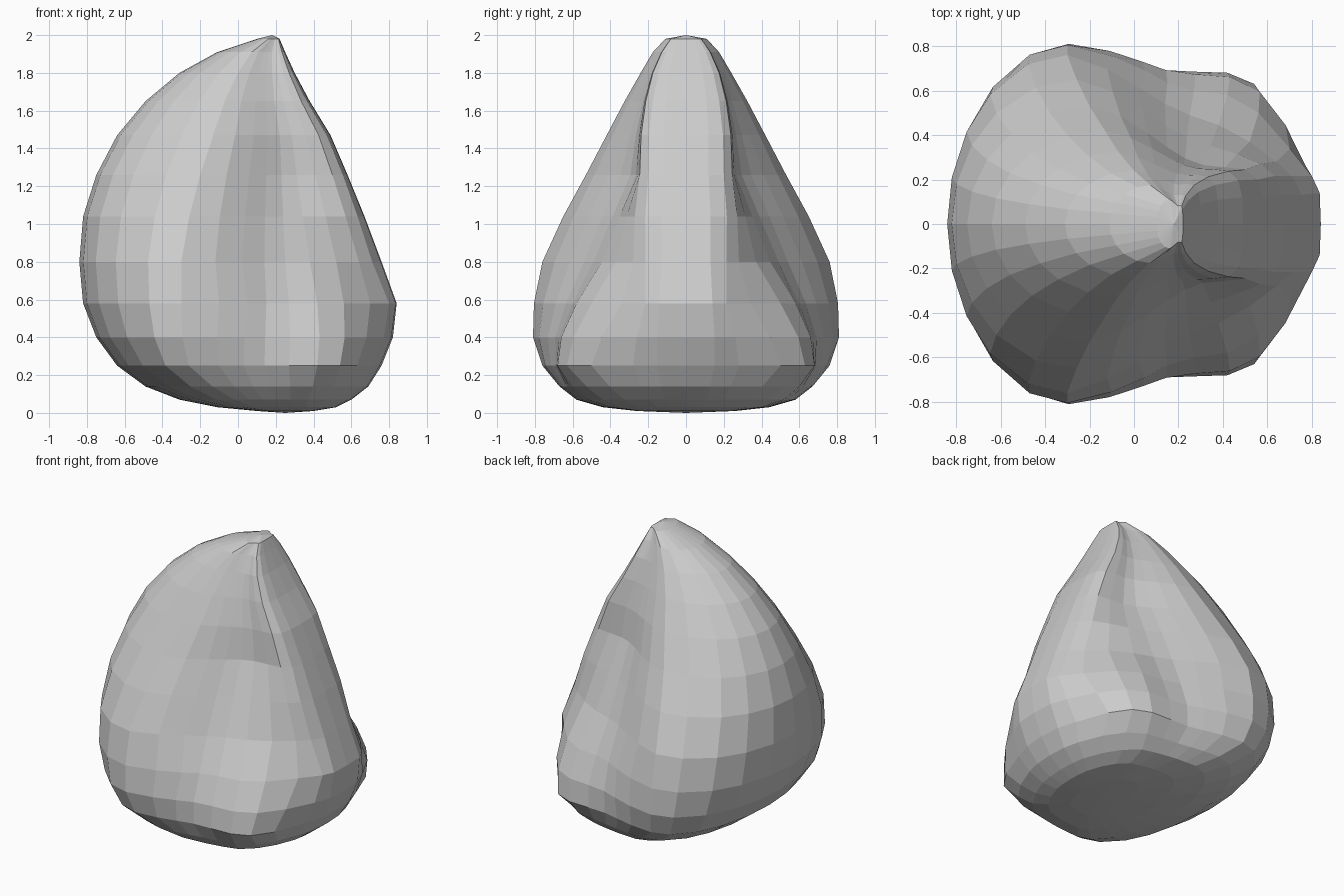
import bpy, bmesh
from math import sin, cos, radians

# Ring profile: z, back x, front x, half width
RINGS = [
    (0.01, 0.10, 0.40, 0.26), (0.03, -0.11, 0.52, 0.44), (0.07, -0.31, 0.60, 0.58),
    (0.14, -0.49, 0.69, 0.67), (0.25, -0.64, 0.76, 0.76), (0.40, -0.75, 0.82, 0.81),
    (0.58, -0.82, 0.84, 0.805), (0.80, -0.84, 0.76, 0.76), (1.04, -0.82, 0.67, 0.65),
    (1.26, -0.75, 0.58, 0.53), (1.47, -0.64, 0.49, 0.42), (1.65, -0.49, 0.38, 0.325),
    (1.80, -0.31, 0.30, 0.24), (1.91, -0.11, 0.25, 0.175), (1.98, 0.10, 0.22, 0.11)]

# Half outlines from the widest point forward to the ridge centre
KEYS = {
    0.07: [(-.02, .58), (.06, .575), (.13, .57), (.20, .56), (.28, .545), (.37, .52),
           (.46, .44), (.53, .33), (.58, .20), (.595, .11), (.60, 0)],
    0.25: [(-.26, .76), (-.1, .745), (.03, .715), (.14, .69), (.27, .685), (.42, .68),
           (.54, .63), (.63, .50), (.71, .28), (.75, .15), (.76, 0)],
    0.58: [(-.30, .805), (-.1, .755), (.05, .69), (.15, .635), (.27, .60), (.42, .58),
           (.56, .50), (.70, .34), (.80, .215), (.835, .14), (.84, 0)],
    0.80: [(-.30, .76), (-.12, .695), (.02, .615), (.14, .54), (.25, .49), (.38, .445),
           (.52, .37), (.64, .28), (.71, .215), (.755, .13), (.76, 0)],
    1.26: [(-.20, .53), (-.06, .485), (.06, .41), (.15, .345), (.23, .295), (.31, .265),
           (.41, .255), (.50, .245), (.555, .20), (.577, .12), (.58, 0)],
    1.80: [(0, .24), (.06, .225), (.11, .205), (.15, .19), (.18, .18), (.21, .178),
           (.24, .18), (.27, .175), (.29, .145), (.298, .09), (.30, 0)]}


def normalised(key):
    """Outline with x from 0 (back) to 1 (front), y from 0 to 1."""
    back = next(r[1] for r in RINGS if r[0] == key)
    pts = KEYS[key]
    length, width = pts[-1][0] - back, pts[0][1]
    wx = (pts[0][0] - back) / length
    rear = [(wx - wx * cos(radians(a)), sin(radians(a))) for a in (0, 16, 33, 50, 71)]
    return rear + [((x - back) / length, y / width) for x, y in pts]


def outline(z):
    """Blend the two nearest key outlines."""
    levels = sorted(KEYS)
    z = min(max(z, levels[0]), levels[-1])
    for a, b in zip(levels, levels[1:]):
        if z <= b:
            t = (z - a) / (b - a)
            return [(p[0] + (q[0] - p[0]) * t, p[1] + (q[1] - p[1]) * t)
                    for p, q in zip(normalised(a), normalised(b))]


bm = bmesh.new()
loops = []
for z, back, front, width in RINGS:
    half = [(back + u * (front - back), -v * width) for u, v in outline(z)]
    ring = half + [(x, -y) for x, y in half[-2:0:-1]]      # mirrored other side
    loops.append([bm.verts.new((x, y, z)) for x, y in ring])

# Side faces and pole fans
n = len(loops[0])
for lo, hi in zip(loops, loops[1:]):
    for i in range(n):
        j = (i + 1) % n
        bm.faces.new((lo[i], lo[j], hi[j], hi[i]))
bottom = bm.verts.new((0.25, 0, 0))
top = bm.verts.new((0.18, 0, 2.0))
for i in range(n):
    j = (i + 1) % n
    bm.faces.new((bottom, loops[0][j], loops[0][i]))
    bm.faces.new((top, loops[-1][i], loops[-1][j]))
bmesh.ops.recalc_face_normals(bm, faces=bm.faces)

mesh = bpy.data.meshes.new("nose")
bm.to_mesh(mesh)
bm.free()
bpy.context.collection.objects.link(bpy.data.objects.new("nose", mesh))
